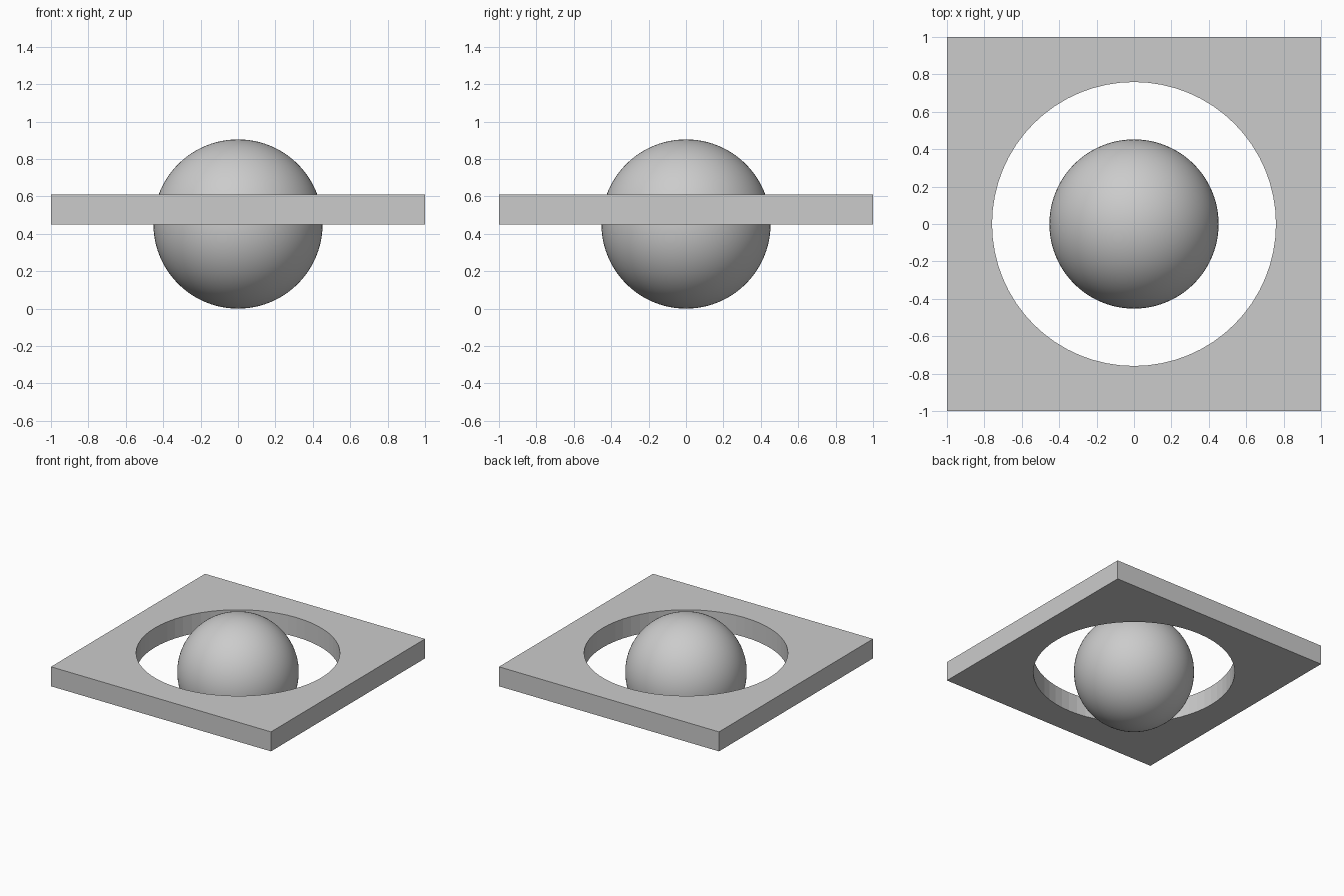
import bpy, bmesh, math

if "Cube" in bpy.data.objects:
    bpy.data.objects.remove(bpy.data.objects["Cube"])

grey = bpy.data.materials.new("grey")
grey.diffuse_color = (0.6, 0.6, 0.6, 1)
grey.use_nodes = True
grey.node_tree.nodes["Principled BSDF"].inputs["Base Color"].default_value = grey.diffuse_color


def add_object(name, bm):
    mesh = bpy.data.meshes.new(name)
    bm.to_mesh(mesh)
    bm.free()
    mesh.materials.append(grey)
    obj = bpy.data.objects.new(name, mesh)
    bpy.context.collection.objects.link(obj)
    return obj


# Smooth ball standing on the ground
R = 0.4525
bm = bmesh.new()
bmesh.ops.create_uvsphere(bm, u_segments=96, v_segments=48, radius=R)
bmesh.ops.translate(bm, verts=bm.verts, vec=(0, 0, R))
for f in bm.faces:
    f.smooth = True
add_object("ball", bm)

# Square plate with a round hole: matching rings of inner and outer points
SIDES, HOLE, Z0, Z1 = 64, 0.759, 0.45, 0.61
bm = bmesh.new()
rings = []
for i in range(SIDES):
    a = 2 * math.pi * i / SIDES
    c, s = math.cos(a), math.sin(a)
    k = 1 / max(abs(c), abs(s))
    rings.append([bm.verts.new(p) for p in (
        (HOLE * c, HOLE * s, Z0), (k * c, k * s, Z0),
        (k * c, k * s, Z1), (HOLE * c, HOLE * s, Z1))])
for i in range(SIDES):
    p, q = rings[i], rings[(i + 1) % SIDES]
    for j in range(4):
        n = (j + 1) % 4
        bm.faces.new((p[j], q[j], q[n], p[n]))
bmesh.ops.recalc_face_normals(bm, faces=bm.faces)
add_object("plate", bm)
